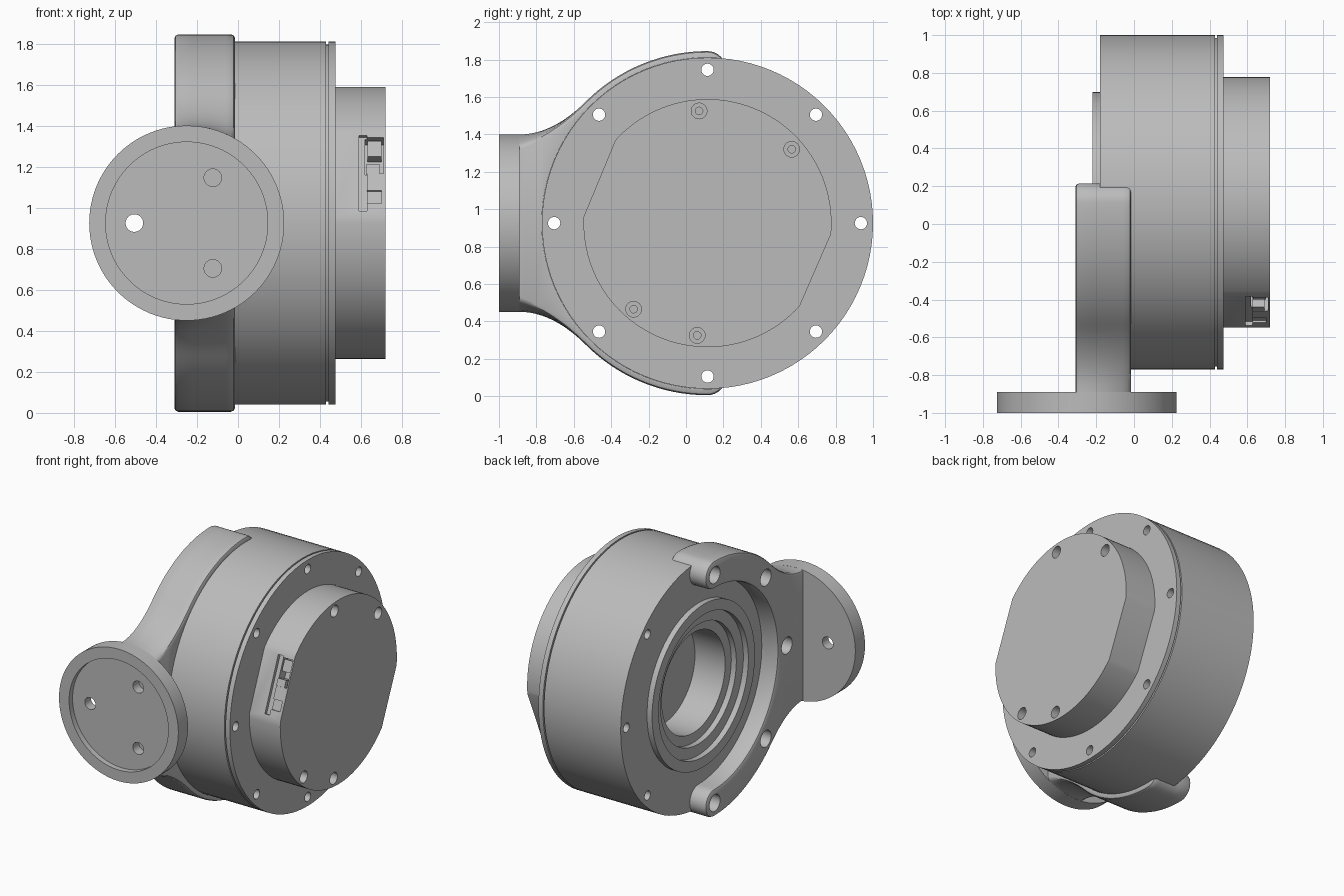
import bpy, bmesh, math
from mathutils import Matrix, Vector

cube = bpy.data.objects.get("Cube")
if cube:
    bpy.data.objects.remove(cube, do_unlink=True)

grey = bpy.data.materials.new("plain grey")
grey.use_nodes = True
COLOUR = (0.5, 0.5, 0.5, 1)
grey.diffuse_color = COLOUR
for node in grey.node_tree.nodes:
    if node.type == 'BSDF_PRINCIPLED':
        node.inputs["Base Color"].default_value = COLOUR

# Motor axis runs along x through this (y, z)
CY, CZ = 0.115, 0.925
BOLT_R, BODY_R = 0.82, 0.885
DISC_X, DISC_R, DISC_BACK = -0.25, 0.475, -0.89
SEG = 96


def finish(name, bm):
    bmesh.ops.recalc_face_normals(bm, faces=bm.faces[:])
    mesh = bpy.data.meshes.new(name)
    bm.to_mesh(mesh)
    bm.free()
    mesh.materials.append(grey)
    ob = bpy.data.objects.new(name, mesh)
    bpy.context.collection.objects.link(ob)
    return ob


def loft(name, rings):
    """Skin a list of equal-length closed rings and close both ends."""
    bm = bmesh.new()
    rows = [[bm.verts.new(p) for p in ring] for ring in rings]
    n = len(rows[0])
    for a, b in zip(rows, rows[1:]):
        for i in range(n):
            j = (i + 1) % n
            bm.faces.new((a[i], a[j], b[j], b[i]))
    bm.faces.new(rows[0])
    bm.faces.new(rows[-1])
    return finish(name, bm)


def lathe(name, profile, axis='X', centre=(0, CY, CZ)):
    """Turn (position, radius) pairs around an x or y axis."""
    rings = []
    for t, r in profile:
        ring = []
        for k in range(SEG):
            u = r * math.cos(math.tau * k / SEG)
            v = r * math.sin(math.tau * k / SEG)
            off = (t, u, v) if axis == 'X' else (u, t, v)
            ring.append(Vector(centre) + Vector(off))
        rings.append(ring)
    return loft(name, rings)


def pins(axis, spots, r, lo, hi):
    """A set of cylinders; spots are the two coordinates across the axis."""
    bm = bmesh.new()
    mid = (lo + hi) / 2
    for u, v in spots:
        pos = (mid, u, v) if axis == 'X' else (u, mid, v)
        turn = Matrix.Rotation(math.pi / 2, 4, 'Y' if axis == 'X' else 'X')
        bmesh.ops.create_cone(bm, cap_ends=True, segments=24, radius1=r, radius2=r,
                              depth=hi - lo, matrix=Matrix.Translation(pos) @ turn)
    return finish("cutter", bm)


def cut(ob, cutter):
    mod = ob.modifiers.new("cut", 'BOOLEAN')
    mod.operation, mod.solver, mod.object = 'DIFFERENCE', 'EXACT', cutter
    bpy.context.view_layer.objects.active = ob
    bpy.ops.object.modifier_apply(modifier=mod.name)
    bpy.data.objects.remove(cutter, do_unlink=True)


def bolt_spots(steps):
    return [(CY + BOLT_R * math.cos(k * math.pi / 4), CZ + BOLT_R * math.sin(k * math.pi / 4))
            for k in steps]


# Motor housing with rear boss, stepped bore and flange groove
housing = lathe("motor_housing", [
    (0.1, 0.01), (0.1, 0.36), (-0.14, 0.36), (-0.14, 0.43), (-0.18, 0.43),
    (-0.18, 0.51), (-0.22, 0.51), (-0.22, 0.585), (-0.18, 0.585), (-0.18, BODY_R),
    (0.43, BODY_R), (0.43, 0.87), (0.44, 0.87), (0.44, BODY_R), (0.475, BODY_R), (0.475, 0.01)])
cut(housing, pins('X', bolt_spots(range(8)), 0.033, -0.4, 0.6))

# Front cap: a round cover with two flats
angles = [d for d in range(0, 360, 3) if not (139 < d < 175 or 320 < d < 355)]
outline = [(CY + 0.663 * math.cos(math.radians(d)), CZ + 0.663 * math.sin(math.radians(d)))
           for d in angles + [355]]
outline.sort(key=lambda p: math.atan2(p[1] - CZ, p[0] - CY))
cap = loft("front_cap", [[(x, y, z) for y, z in outline] for x in (0.47, 0.72)])
screws = [(0.07, 1.525), (0.565, 1.32), (-0.28, 0.465), (0.06, 0.325)]
cut(cap, pins('X', screws, 0.042, 0.66, 0.8))
cut(cap, pins('X', screws, 0.02, 0.6, 0.8))

# Connector port in the upper front flat
FLAT = Matrix.Translation((0, -0.467, 1.17)) @ Matrix.Rotation(-0.4, 4, 'X')


def flat_box(name, x0, x1, z0, z1, out, depth):
    bm = bmesh.new()
    size = Matrix.Diagonal((x1 - x0, out + depth, z1 - z0, 1))
    place = Matrix.Translation(((x0 + x1) / 2, (depth - out) / 2, (z0 + z1) / 2))
    bmesh.ops.create_cube(bm, size=1, matrix=FLAT @ place @ size)
    return finish(name, bm)


for x0, x1, z0, z1, depth in [(0.59, 0.628, -0.2, 0.2, 0.03),
                              (0.62, 0.71, 0.0, 0.19, 0.1),
                              (0.62, 0.7, -0.16, -0.09, 0.02)]:
    cut(cap, flat_box("cutter", x0, x1, z0, z1, 0.1, depth))
plug = flat_box("connector_plug", 0.63, 0.7, 0.1, 0.18, -0.03, 0.11)
shelf = flat_box("connector_shelf", 0.625, 0.69, 0.0, 0.05, -0.01, 0.11)


# Bracket: half ring with rounded ends that flows into a neck
def bracket_ring(x, inset):
    h = math.sqrt(DISC_R ** 2 - (x - DISC_X) ** 2) - inset
    outer, inner, tip = 0.92 - inset, 0.72 + inset, 0.1 - inset
    s = math.sqrt(0.5) * outer
    join = Vector((CY - s, s))
    start = Vector((DISC_BACK, h))
    ctrl = Vector((join.x - (s - DISC_R + inset), DISC_R - inset))
    half = []
    for i in range(12):
        t = i / 12
        half.append(start * (1 - t) ** 2 + ctrl * 2 * t * (1 - t) + join * t * t)
    for i in range(16):
        a = math.pi / 4 * (1 + i / 16)
        half.append(Vector((CY - outer * math.cos(a), outer * math.sin(a))))
    for i in range(16):
        a = math.pi * i / 16
        half.append(Vector((CY + tip * math.sin(a), BOLT_R + tip * math.cos(a))))
    for i in range(24):
        a = math.pi / 2 * (1 - (i + 0.0) / 24)
        half.append(Vector((CY - inner * math.cos(a), inner * math.sin(a))))
    middle = [Vector((CY - inner, 0))]
    lower = [Vector((p.x, -p.y)) for p in reversed(half)]
    return [(x, p.x, CZ + p.y) for p in half + middle + lower]


stations = [(-0.31, 0.018), (-0.304, 0.006), (-0.29, 0), (-0.22, 0), (-0.15, 0),
            (-0.1, 0), (-0.06, 0), (-0.035, 0), (-0.021, 0.006), (-0.015, 0.018)]
bracket = loft("mounting_bracket", [bracket_ring(x, i) for x, i in stations])
cut(bracket, lathe("cutter", [(-0.18, BODY_R + 0.001), (0.1, BODY_R + 0.001)]))
cut(bracket, pins('X', bolt_spots(range(2, 7)), 0.06, -0.4, -0.22))
cut(bracket, pins('X', bolt_spots(range(2, 7)), 0.033, -0.4, -0.1))

# Mounting disc with a recessed face and three holes
disc = lathe("mounting_disc", [(-0.96, 0.01), (-0.96, 0.395), (-1, 0.395), (-1, DISC_R),
                               (DISC_BACK, DISC_R), (DISC_BACK, 0.01)], 'Y', (DISC_X, 0, CZ))
holes = [(DISC_X + 0.255 * math.cos(a), CZ + 0.255 * math.sin(a))
         for a in (math.pi / 3, math.pi, -math.pi / 3)]
cut(disc, pins('Y', holes, 0.043, -1.1, -0.8))

# Smooth shading with sharp edges kept
bpy.ops.object.select_all(action='DESELECT')
for ob in (housing, cap, plug, shelf, bracket, disc):
    ob.select_set(True)
bpy.context.view_layer.objects.active = housing
bpy.ops.object.shade_smooth_by_angle(angle=math.radians(30))
